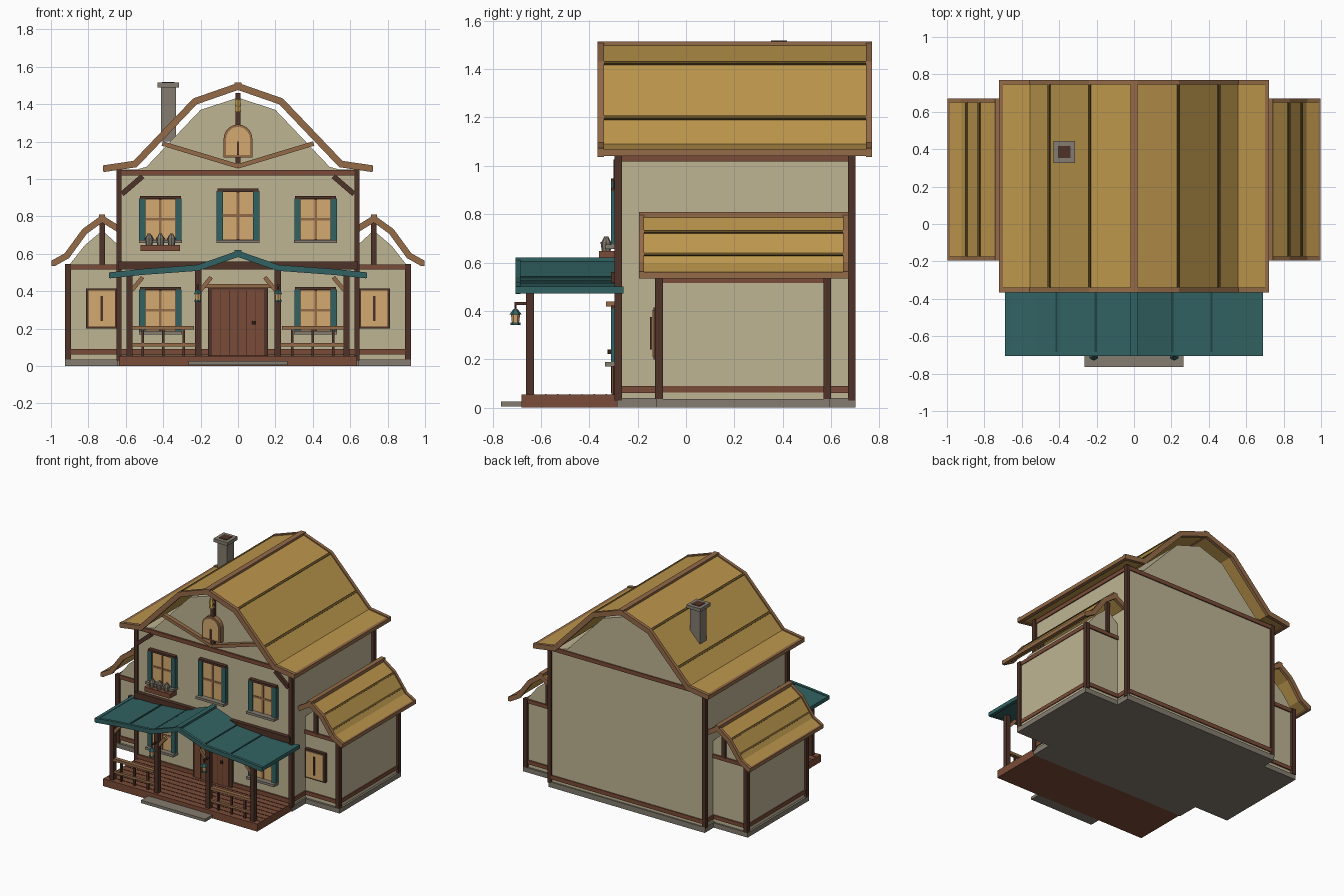
import bpy, bmesh, math
from mathutils import Vector, Matrix


def material(name, r, g, b):
    m = bpy.data.materials.new(name)
    lin = [((c / 255 + 0.055) / 1.055) ** 2.4 for c in (r, g, b)]
    m.diffuse_color = (*lin, 1)
    return m


PLASTER = material("cream plaster", 190, 181, 148)
GOLD = material("gold roofing", 188, 150, 76)
SEAM = material("dark roof seam", 98, 77, 36)
TRIM = material("light wood", 148, 107, 72)
RED = material("red brown wood", 122, 75, 55)
DARK = material("dark wood", 78, 50, 39)
TEAL = material("teal paint", 50, 98, 98)
DTEAL = material("dark teal", 33, 66, 68)
STONE = material("grey stone", 131, 124, 112)
GLOW = material("warm glass", 212, 170, 112)


def finish(name, bm, mat):
    bmesh.ops.recalc_face_normals(bm, faces=bm.faces)
    me = bpy.data.meshes.new(name)
    bm.to_mesh(me)
    bm.free()
    me.materials.append(mat)
    ob = bpy.data.objects.new(name, me)
    bpy.context.collection.objects.link(ob)
    return ob


def box(name, x0, x1, y0, y1, z0, z1, mat):
    bm = bmesh.new()
    size = Matrix.Diagonal((abs(x1 - x0), abs(y1 - y0), abs(z1 - z0), 1))
    mid = Matrix.Translation(((x0 + x1) / 2, (y0 + y1) / 2, (z0 + z1) / 2))
    bmesh.ops.create_cube(bm, size=1, matrix=mid @ size)
    return finish(name, bm, mat)


def prism(name, pts, y0, y1, mat):
    """Extrude an x-z outline along y."""
    bm = bmesh.new()
    f = bm.faces.new([bm.verts.new((x, y0, z)) for x, z in pts])
    out = bmesh.ops.extrude_face_region(bm, geom=[f])["geom"]
    bmesh.ops.translate(bm, vec=(0, y1 - y0, 0),
                        verts=[v for v in out if isinstance(v, bmesh.types.BMVert)])
    return finish(name, bm, mat)


def ribbon(name, pts, t, y0, y1, mat, lift=0):
    """Sheet of thickness t following an x-z polyline, extruded along y."""
    P = [Vector(p) for p in pts]
    bm, rings = bmesh.new(), []
    for i, p in enumerate(P):
        a = (p - P[i - 1]).normalized() if i else (P[1] - p).normalized()
        b = (P[i + 1] - p).normalized() if i < len(P) - 1 else a
        d = (a + b).normalized()
        n = Vector((-d.y, d.x)) / max(d.dot(a), 0.5)
        lo, hi = p + n * (lift - t / 2), p + n * (lift + t / 2)
        rings.append([bm.verts.new((q.x, y, q.y))
                      for q, y in ((lo, y0), (hi, y0), (hi, y1), (lo, y1))])
    for r, s in zip(rings, rings[1:]):
        for k in range(4):
            bm.faces.new((r[k], r[(k + 1) % 4], s[(k + 1) % 4], s[k]))
    bm.faces.new(rings[0])
    bm.faces.new(rings[-1][::-1])
    return finish(name, bm, mat)


def cone(name, x, y, z0, z1, r0, r1, n, mat):
    bm = bmesh.new()
    bmesh.ops.create_cone(bm, cap_ends=True, segments=n, radius1=r0, radius2=r1,
                          depth=z1 - z0, matrix=Matrix.Translation((x, y, (z0 + z1) / 2)))
    return finish(name, bm, mat)


F, B = -0.28, 0.69   # main front and back walls

# Main house body, attic and footing
box("foundation", -0.645, 0.645, -0.285, 0.70, 0, 0.04, STONE)
box("main_walls", -0.632, 0.632, F, B, 0.035, 1.05, PLASTER)
prism("attic_gable", [(-0.56, 1.045), (-0.49, 1.065), (-0.2, 1.37), (0, 1.435),
                      (0.2, 1.37), (0.49, 1.065), (0.56, 1.045)], F, B, PLASTER)
for z0, z1 in ((0.06, 0.09), (1.018, 1.048)):
    box("wall_beam", -0.64, 0.64, F - 0.012, B + 0.008, z0, z1, RED)
box("middle_beam", -0.64, 0.64, F - 0.03, F, 0.515, 0.56, DARK)
for s in (-1, 1):
    for y in (F, B - 0.005):
        box("corner_post", s * 0.622, s * 0.65, y - 0.015, y + 0.015, 0.03, 1.05, DARK)
    ribbon("corner_brace", [(s * 0.62, 0.92), (s * 0.51, 1.015)], 0.028, F - 0.02, F, DARK)

# Main gambrel roof
main = [(-0.72, 1.055), (-0.55, 1.08), (-0.23, 1.415), (0, 1.495),
        (0.23, 1.415), (0.55, 1.08), (0.72, 1.055)]
ribbon("main_roof", main, 0.02, -0.355, 0.765, GOLD)
for y in (-0.365, 0.745):
    ribbon("roof_rake", main, 0.036, y, y + 0.025, TRIM)
box("roof_ridge", -0.02, 0.02, -0.365, 0.77, 1.48, 1.515, TRIM)
for s in (-1, 1):
    box("roof_eave", s * 0.695, s * 0.723, -0.365, 0.77, 1.04, 1.068, TRIM)
    for x, z, dx, dz in ((0.23, 1.415, 0.006, 0.005), (0.445, 1.19, 0.006, 0.0063)):
        pts = sorted([(s * (x - dx), z + dz), (s * (x + dx), z - dz)])
        ribbon("roof_seam", pts, 0.01, -0.34, 0.745, SEAM, 0.012)

# Gable timber and arched window
box("king_post", -0.014, 0.014, F - 0.025, F, 1.06, 1.46, DARK)
for s in (-1, 1):
    ribbon("gable_brace", [(0, 1.068), (s * 0.405, 1.19)], 0.024, F - 0.03, F, TRIM)
arch = [(0.064 * math.cos(a), 1.215 + 0.064 * math.sin(a))
        for a in [math.pi * i / 10 for i in range(11)]]
prism("arch_frame", [(x * 1.2, 1.215 + (z - 1.215) * 1.2) for x, z in arch]
      + [(-0.077, 1.115), (0.077, 1.115)], F - 0.035, F, TRIM)
prism("arch_glass", arch + [(-0.064, 1.128), (0.064, 1.128)], F - 0.04, F, GLOW)
box("arch_mullion", -0.006, 0.006, F - 0.044, F, 1.128, 1.2, DARK)
for z in (1.375, 1.41):
    cone("gable_ornament", 0, F - 0.03, z - 0.018, z + 0.018, 0.02, 0.012, 6, GOLD)

# Chimney
box("chimney_stack", -0.412, -0.332, 0.345, 0.425, 1.2, 1.5, STONE)
box("chimney_cap", -0.43, -0.315, 0.325, 0.445, 1.49, 1.515, STONE)
box("chimney_flue", -0.405, -0.34, 0.352, 0.418, 1.5, 1.519, DARK)


def window(x, z0, z1, w=0.08):
    box("window_frame", x - w - 0.008, x + w + 0.008, F - 0.015, F, z0, z1, DARK)
    box("window_glass", x - w, x + w, F - 0.019, F, z0 + 0.012, z1 - 0.015, GLOW)
    box("window_mullion", x - 0.007, x + 0.007, F - 0.024, F, z0 + 0.012, z1 - 0.015, TRIM)
    zm = (z0 + z1) / 2
    box("window_crossbar", x - w, x + w, F - 0.023, F, zm - 0.007, zm + 0.007, TRIM)
    box("window_lintel", x - w - 0.03, x + w + 0.03, F - 0.03, F, z1 - 0.012, z1 + 0.003, DARK)
    box("window_sill", x - w - 0.035, x + w + 0.035, F - 0.055, F, z0 - 0.008, z0 + 0.01, STONE)
    for s in (-1, 1):
        box("shutter", x + s * w, x + s * (w + 0.034), F - 0.03, F, z0 + 0.01, z1 - 0.01, TEAL)


for s in (-1, 1):
    window(s * 0.415, 0.665, 0.905)
    window(s * 0.415, 0.178, 0.42)
window(0, 0.665, 0.945)

# Flower box with pots
box("flower_box", -0.52, -0.31, F - 0.08, F, 0.615, 0.648, RED)
for x in (-0.475, -0.415, -0.355):
    cone("flower_pot", x, F - 0.05, 0.648, 0.685, 0.018, 0.024, 8, STONE)
    cone("flower_plant", x, F - 0.05, 0.685, 0.708, 0.02, 0.008, 8, STONE)

# Front door
box("door_frame", -0.16, 0.16, F - 0.022, F, 0.055, 0.42, DARK)
box("door_leaf", -0.138, 0.138, F - 0.028, F, 0.055, 0.408, RED)
for i in range(-2, 3):
    box("door_groove", i * 0.046 - 0.002, i * 0.046 + 0.002, F - 0.03, F, 0.06, 0.405, DARK)
box("door_lintel", -0.178, 0.178, F - 0.05, F, 0.418, 0.438, TRIM)
cone("door_knob", 0.085, F - 0.035, 0.222, 0.24, 0.009, 0.009, 8, DARK)

# Side wings
for s in (-1, 1):
    box("wing_foundation", s * 0.6, s * 0.925, -0.125, 0.595, 0, 0.035, STONE)
    box("wing_walls", s * 0.6, s * 0.91, -0.11, 0.582, 0.03, 0.54, PLASTER)
    prism("wing_gable", [(s * x, z) for x, z in ((0.6, 0.53), (0.91, 0.53), (0.82, 0.645),
                         (0.725, 0.725), (0.6, 0.61))], -0.11, 0.582, PLASTER)
    for z0, z1 in ((0.062, 0.09), (0.515, 0.543)):
        box("wing_beam", s * 0.6, s * 0.916, -0.12, 0.592, z0, z1, RED)
    for y in (-0.112, 0.584):
        box("wing_post", s * 0.892, s * 0.924, y - 0.016, y + 0.016, 0.035, 0.545, DARK)
        box("wing_king_post", s * 0.71, s * 0.74, y - 0.012, y + 0.012, 0.54, 0.77, DARK)
    box("wing_window_frame", s * 0.645, s * 0.812, -0.135, -0.11, 0.2, 0.415, DARK)
    box("wing_window_glass", s * 0.657, s * 0.8, -0.14, -0.11, 0.212, 0.403, GLOW)
    box("wing_window_bar", s * 0.722, s * 0.734, -0.148, -0.11, 0.24, 0.375, DARK)
    prof = sorted((s * x, z) for x, z in ((0.99, 0.548), (0.915, 0.59), (0.82, 0.72),
                                          (0.727, 0.787), (0.634, 0.73)))
    ribbon("wing_roof", prof, 0.018, -0.185, 0.665, GOLD)
    for y in (-0.195, 0.65):
        ribbon("wing_rake", prof, 0.034, y, y + 0.022, TRIM)
    box("wing_ridge", s * 0.71, s * 0.744, -0.195, 0.672, 0.78, 0.81, TRIM)
    box("wing_eave", s * 0.975, s * 0.998, -0.195, 0.672, 0.535, 0.562, TRIM)
    for x, z in ((0.82, 0.72), (0.888, 0.627)):
        pts = sorted([(s * (x - 0.005), z + 0.0055), (s * (x + 0.005), z - 0.0055)])
        ribbon("wing_seam", pts, 0.009, -0.173, 0.65, SEAM, 0.01)

# Porch deck and step
box("porch_deck", -0.635, 0.635, -0.68, -0.28, 0, 0.055, RED)
for i in range(1, 8):
    y = -0.68 + i * 0.05
    box("deck_gap", -0.633, 0.633, y - 0.003, y + 0.003, 0.05, 0.057, DARK)
box("front_step", -0.265, 0.265, -0.765, -0.67, 0.005, 0.026, STONE)

# Porch roof
porch = [(-0.685, 0.485), (-0.515, 0.503), (-0.215, 0.525), (0, 0.6),
         (0.215, 0.525), (0.515, 0.503), (0.685, 0.485)]
ribbon("porch_roof", porch, 0.02, -0.695, -0.265, TEAL)
ribbon("porch_fascia", porch, 0.032, -0.705, -0.685, TEAL)
box("porch_ridge", -0.018, 0.018, -0.705, -0.28, 0.592, 0.62, TEAL)
for s in (-1, 1):
    box("porch_eave", s * 0.665, s * 0.69, -0.705, -0.258, 0.472, 0.5, TEAL)
    for x, z in ((0.205, 0.533), (0.415, 0.516)):
        box("porch_seam", s * (x - 0.006), s * (x + 0.006), -0.688, -0.28, z, z + 0.009, DTEAL)

# Porch posts, braces, railings and lanterns
Y = -0.645
for s in (-1, 1):
    for x, d, top in ((0.58, -1, 0.49), (0.213, -1, 0.52)):
        box("porch_post", s * (x - 0.017), s * (x + 0.017), Y - 0.017, Y + 0.017, 0.05, top, DARK)
        a, b = x + d * 0.012, x + d * 0.07
        ribbon("porch_brace", [(s * a, 0.405), (s * b, 0.475)], 0.022, Y - 0.012, Y + 0.012, TRIM)
    box("rail_top", s * 0.235, s * 0.565, Y - 0.015, Y + 0.015, 0.195, 0.215, TRIM)
    box("rail_bottom", s * 0.23, s * 0.565, Y - 0.01, Y + 0.01, 0.105, 0.122, TRIM)
    for x in (0.29, 0.4, 0.51):
        box("baluster", s * x - 0.007, s * x + 0.007, Y - 0.007, Y + 0.007, 0.055, 0.2, DARK)
    lx, ly = s * 0.215, -0.705
    box("lantern_arm", lx - 0.006, lx + 0.006, ly - 0.005, Y, 0.425, 0.437, DARK)
    cone("lantern_hook", lx, ly, 0.4, 0.43, 0.004, 0.004, 6, DARK)
    cone("lantern_cap", lx, ly, 0.385, 0.408, 0.026, 0.008, 6, TEAL)
    cone("lantern_glass", lx, ly, 0.352, 0.386, 0.015, 0.019, 6, GLOW)
    cone("lantern_base", lx, ly, 0.342, 0.353, 0.02, 0.02, 6, TEAL)
